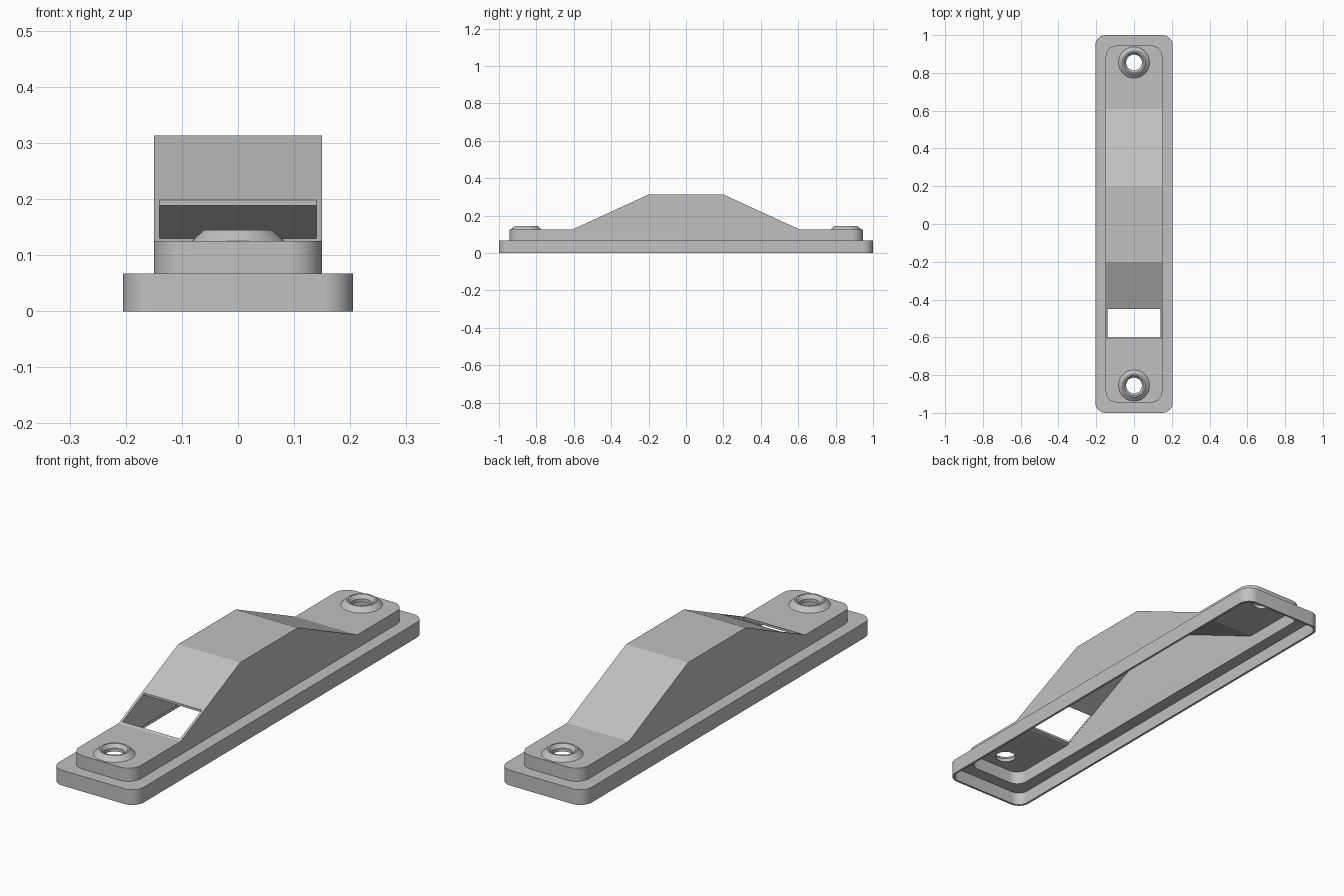
import bpy, bmesh, math
from mathutils import Matrix, Vector

cube = bpy.data.objects.get("Cube")
if cube:
    bpy.data.objects.remove(cube, do_unlink=True)

WALL = 0.01          # shell thickness
HOLE_Y = 0.855       # screw boss distance from the centre

grey = bpy.data.materials.new("light grey")
grey.use_nodes = True
colour = (0.53, 0.53, 0.53, 1)
grey.diffuse_color = colour
grey.node_tree.nodes["Principled BSDF"].inputs["Base Color"].default_value = colour


def finish(name, bm):
    bmesh.ops.recalc_face_normals(bm, faces=bm.faces)
    mesh = bpy.data.meshes.new(name)
    bm.to_mesh(mesh)
    bm.free()
    mesh.materials.append(grey)
    obj = bpy.data.objects.new(name, mesh)
    bpy.context.collection.objects.link(obj)
    return obj


def extrude(name, outline, direction):
    """Closed prism from a flat outline."""
    bm = bmesh.new()
    face = bm.faces.new([bm.verts.new(p) for p in outline])
    new = bmesh.ops.extrude_face_region(bm, geom=[face])["geom"]
    bmesh.ops.translate(bm, vec=Vector(direction),
                        verts=[v for v in new if isinstance(v, bmesh.types.BMVert)])
    return finish(name, bm)


def rounded_slab(name, hx, hy, radius, z0, z1, steps=10):
    pts = []
    for q, (sx, sy) in enumerate([(1, 1), (-1, 1), (-1, -1), (1, -1)]):
        for i in range(steps + 1):
            a = math.pi / 2 * (q + i / steps)
            pts.append((sx * (hx - radius) + radius * math.cos(a),
                        sy * (hy - radius) + radius * math.sin(a), z0))
    return extrude(name, pts, (0, 0, z1 - z0))


def cone(name, y, z0, z1, r0, r1):
    bm = bmesh.new()
    bmesh.ops.create_cone(bm, cap_ends=True, segments=48, radius1=r0, radius2=r1,
                          depth=z1 - z0, matrix=Matrix.Translation((0, y, (z0 + z1) / 2)))
    return finish(name, bm)


def combine(target, other, operation):
    mod = target.modifiers.new("combine", "BOOLEAN")
    mod.operation = operation
    mod.solver = "EXACT"
    mod.object = other
    bpy.context.view_layer.objects.active = target
    bpy.ops.object.modifier_apply(modifier=mod.name)
    bpy.data.objects.remove(other, do_unlink=True)


def humped_body(name, inset, z0):
    """Rounded slab trimmed to the side profile with the raised middle."""
    body = rounded_slab(name, 0.15 - inset, 0.945 - inset, 0.06 - inset, z0, 0.5)
    low, high = 0.125 - inset, 0.313 - inset
    half = [(1.2, low), (0.61, low), (0.2, high)]
    side = [(-1.2, -0.2), (1.2, -0.2)] + half + [(-y, z) for y, z in reversed(half)]
    trim = extrude("profile_trim", [(-0.5, y, z) for y, z in side], (1, 0, 0))
    combine(body, trim, "INTERSECT")
    return body


# Outer solid: flange, humped body and screw bosses
housing = rounded_slab("housing_shell", 0.205, 1.0, 0.055, 0, 0.067)
combine(housing, humped_body("body", 0, 0.03), "UNION")
for y in (-HOLE_Y, HOLE_Y):
    combine(housing, cone("boss", y, 0.12, 0.145, 0.088, 0.061), "UNION")

# Hollow underside
combine(housing, rounded_slab("flange_cavity", 0.205 - WALL, 1 - WALL, 0.055 - WALL,
                              -0.1, 0.067 - WALL), "DIFFERENCE")
combine(housing, humped_body("body_cavity", WALL, 0.02), "DIFFERENCE")

# Window in the front slope
window = extrude("window", [(x, y, 0.08) for x, y in
                            [(-0.1395, -0.6), (0.1395, -0.6), (0.1395, -0.45), (-0.1395, -0.45)]],
                 (0, 0, 0.3))
combine(housing, window, "DIFFERENCE")

# Countersunk screw holes
for y in (-HOLE_Y, HOLE_Y):
    combine(housing, cone("hole", y, 0.09, 0.2, 0.042, 0.042), "DIFFERENCE")
    combine(housing, cone("countersink", y, 0.128, 0.148, 0.041, 0.056), "DIFFERENCE")

# Smooth rounded corners, sharp edges elsewhere
bpy.ops.object.select_all(action="DESELECT")
housing.select_set(True)
bpy.context.view_layer.objects.active = housing
bpy.ops.object.shade_smooth_by_angle(angle=math.radians(20))
